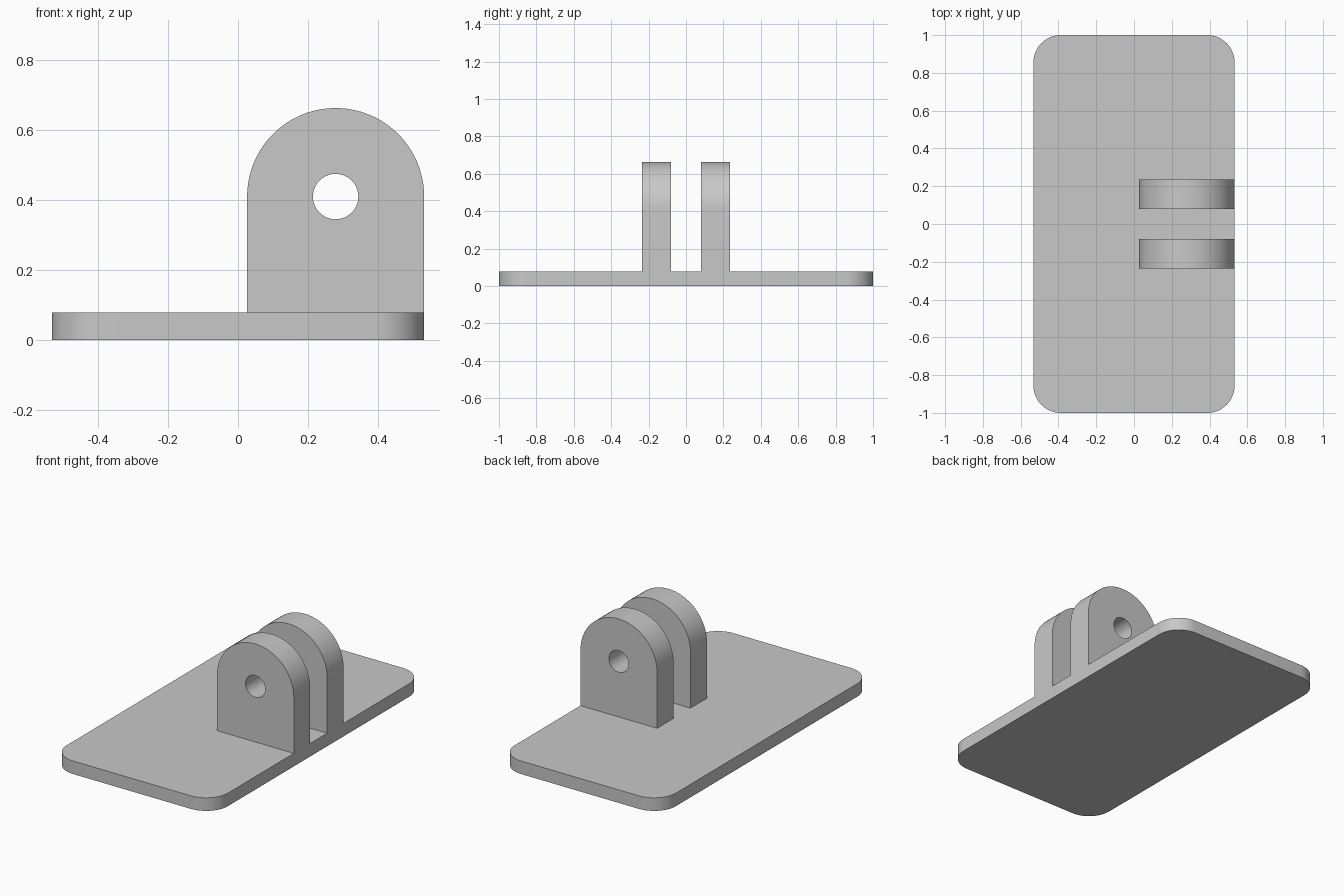
import bpy
import bmesh
from math import cos, sin, pi, radians
from mathutils import Vector

cube = bpy.data.objects.get("Cube")
if cube:
    bpy.data.objects.remove(cube, do_unlink=True)

HALF_X, HALF_Y, THICK, CORNER = 0.533, 1.0, 0.078, 0.145
LUG_R, LUG_Z, HOLE_R = 0.2535, 0.41, 0.065
LUG_X = HALF_X - LUG_R
LUG_IN, LUG_OUT = 0.08, 0.235

grey = bpy.data.materials.new("plain grey")
grey.diffuse_color = (0.58, 0.58, 0.58, 1)
grey.use_nodes = True
shader = next(n for n in grey.node_tree.nodes if n.type == 'BSDF_PRINCIPLED')
shader.inputs["Base Color"].default_value = grey.diffuse_color


def arc(cx, cy, r, start, sweep, steps):
    """Points along an arc, both ends included."""
    return [(cx + r * cos(start + sweep * i / steps),
             cy + r * sin(start + sweep * i / steps)) for i in range(steps + 1)]


def prism(name, loops, place, push):
    """Fill flat outlines (later loops are holes) and extrude them by push."""
    bm = bmesh.new()
    edges = []
    for loop in loops:
        verts = [bm.verts.new(place(*p)) for p in loop]
        edges += [bm.edges.new((a, b)) for a, b in zip(verts, verts[1:] + verts[:1])]
    bmesh.ops.triangle_fill(bm, edges=edges, use_beauty=True)
    grown = bmesh.ops.extrude_face_region(bm, geom=bm.faces[:], use_keep_orig=True)
    moved = [g for g in grown["geom"] if isinstance(g, bmesh.types.BMVert)]
    bmesh.ops.translate(bm, verts=moved, vec=Vector(push))
    bmesh.ops.recalc_face_normals(bm, faces=bm.faces[:])
    mesh = bpy.data.meshes.new(name)
    bm.to_mesh(mesh)
    bm.free()
    mesh.materials.append(grey)
    obj = bpy.data.objects.new(name, mesh)
    bpy.context.collection.objects.link(obj)
    bpy.ops.object.select_all(action='DESELECT')
    obj.select_set(True)
    bpy.context.view_layer.objects.active = obj
    bpy.ops.object.shade_smooth_by_angle(angle=radians(30))
    return obj


# Base plate with rounded corners
outline = []
for i, (sx, sy) in enumerate([(1, 1), (-1, 1), (-1, -1), (1, -1)]):
    outline += arc(sx * (HALF_X - CORNER), sy * (HALF_Y - CORNER),
                   CORNER, i * pi / 2, pi / 2, 12)
prism("base_plate", [outline], lambda x, y: (x, y, 0), (0, 0, THICK))

# Two upright lugs with round tops and a pin hole
lug = arc(LUG_X, LUG_Z, LUG_R, 0, pi, 40)
lug += [(LUG_X - LUG_R, THICK), (LUG_X + LUG_R, THICK)]
hole = arc(LUG_X, LUG_Z, HOLE_R, 0, 2 * pi, 40)[:-1]
for name, side in (("front_lug", -1), ("back_lug", 1)):
    prism(name, [lug, hole], lambda x, z: (x, side * LUG_IN, z),
          (0, side * (LUG_OUT - LUG_IN), 0))
